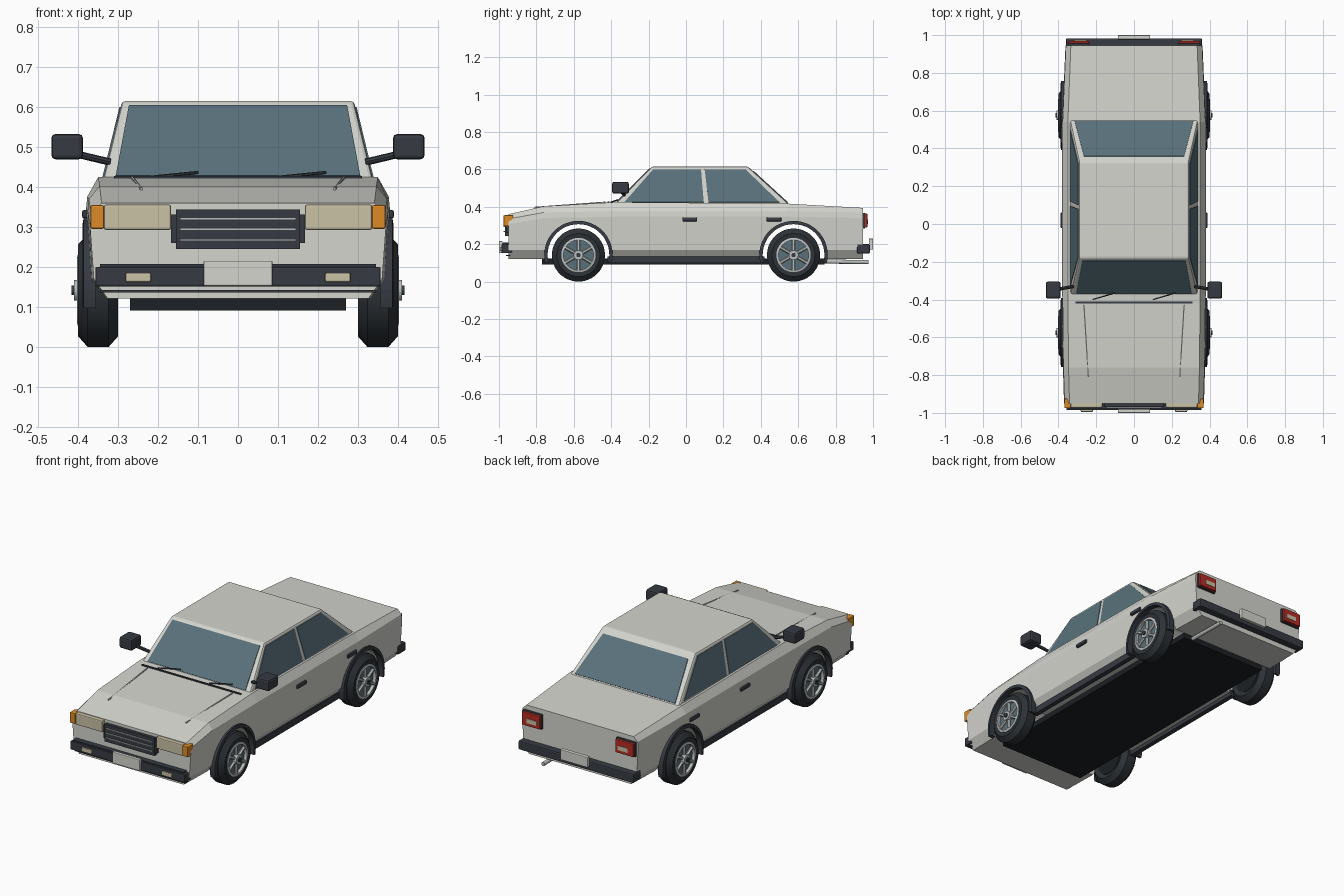
import bpy, bmesh, math
from mathutils import Vector, Matrix

cube = bpy.data.objects.get("Cube")
if cube:
    bpy.data.objects.remove(cube, do_unlink=True)


def material(name, r, g, b):
    m = bpy.data.materials.new(name)
    m.use_nodes = True
    m.diffuse_color = (r, g, b, 1)
    m.node_tree.nodes["Principled BSDF"].inputs["Base Color"].default_value = (r, g, b, 1)
    return m


PAINT = material("pale_paint", .66, .66, .62)
GLASS = material("blue_grey_glass", .1, .165, .195)
TRIM = material("dark_trim", .037, .044, .055)
RUBBER = material("tyre_rubber", .026, .032, .038)
UNDER = material("black_underbody", .012, .015, .018)
CREAM = material("cream_lamp", .6, .54, .38)
ORANGE = material("orange_lamp", .72, .26, .02)
RED = material("red_lamp", .48, .025, .018)
SILVER = material("silver_metal", .5, .52, .52)


def finish(name, bm, mat, smooth=False):
    bmesh.ops.recalc_face_normals(bm, faces=bm.faces)
    me = bpy.data.meshes.new(name)
    bm.to_mesh(me)
    bm.free()
    me.materials.append(mat)
    ob = bpy.data.objects.new(name, me)
    bpy.context.collection.objects.link(ob)
    if smooth:
        bpy.ops.object.select_all(action="DESELECT")
        ob.select_set(True)
        bpy.context.view_layer.objects.active = ob
        bpy.ops.object.shade_smooth_by_angle(angle=math.radians(35))
    return ob


def bevel(bm, width):
    bmesh.ops.bevel(bm, geom=bm.edges[:], offset=width, segments=2, profile=.5, affect="EDGES")


def hull(name, points, mat, rounding=0):
    bm = bmesh.new()
    for p in points:
        bm.verts.new(p)
    bmesh.ops.convex_hull(bm, input=bm.verts)
    bmesh.ops.dissolve_limit(bm, angle_limit=.01, verts=bm.verts, edges=bm.edges)
    if rounding:
        bevel(bm, rounding)
    return finish(name, bm, mat)


def box(name, xs, ys, zs, mat, rounding=0):
    return hull(name, [(x, y, z) for x in xs for y in ys for z in zs], mat, rounding)


def plate(name, points, mat, half=.004):
    pts = [Vector(p) for p in points]
    n = (pts[1] - pts[0]).cross(pts[2] - pts[0]).normalized() * half
    return hull(name, [p + n for p in pts] + [p - n for p in pts], mat)


def rod(name, a, b, radius, mat, sides=8, smooth=False):
    a, b = Vector(a), Vector(b)
    d = b - a
    bm = bmesh.new()
    turn = Matrix.Translation((a + b) / 2) @ d.to_track_quat("Z", "Y").to_matrix().to_4x4()
    bmesh.ops.create_cone(bm, cap_ends=True, segments=sides, radius1=radius, radius2=radius,
                          depth=d.length, matrix=turn)
    return finish(name, bm, mat, smooth)


def loft(name, rings, mat, closed=False, smooth=False):
    bm = bmesh.new()
    vs = [[bm.verts.new(p) for p in ring] for ring in rings]
    n = len(vs[0])
    pairs = list(zip(vs, vs[1:])) + ([(vs[-1], vs[0])] if closed else [])
    for r, q in pairs:
        for i in range(n):
            bm.faces.new((r[i], r[(i + 1) % n], q[(i + 1) % n], q[i]))
    if not closed:
        bm.faces.new(vs[0])
        bm.faces.new(vs[-1])
    return finish(name, bm, mat, smooth)


AXLE_Z = .142
AXLES = {"front": -.575, "rear": .575}
SIDES = {"left": 1, "right": -1}


def ring(cy, x, r, a):
    return (x, cy + r * math.cos(a), AXLE_Z + r * math.sin(a))


# Lower body: lofted sections of y, shoulder height, top height, width factor
rings = []
for y, shoulder, top, w in [(-.95, .335, .36, .975), (-.76, .37, .403, .99), (-.37, .377, .425, 1),
                            (.54, .377, .417, 1), (.945, .37, .394, .955)]:
    half = [(.335, .122), (.37, .17), (.38, shoulder - .03), (.377, shoulder), (.35, top)]
    rings.append([(x * w, y, z) for x, z in half] + [(-x * w, y, z) for x, z in reversed(half)])
body = loft("body", rings, PAINT)

# Wheel arch openings
for end, cy in AXLES.items():
    cutter = rod("arch_cutter", (-.6, cy, AXLE_Z), (.6, cy, AXLE_Z), .167, PAINT, 40)
    cutter.hide_render = True
    mod = body.modifiers.new("arch", "BOOLEAN")
    mod.object, mod.operation, mod.solver = cutter, "DIFFERENCE", "EXACT"
    bpy.context.view_layer.objects.active = body
    bpy.ops.object.modifier_apply(modifier=mod.name)
    bpy.data.objects.remove(cutter, do_unlink=True)

# Cabin and glass
cabin = [(s * x, y, z) for s in (-1, 1) for x, y, z in
         [(.34, -.385, .41), (.34, .555, .41), (.29, -.18, .616), (.29, .33, .616)]]
hull("cabin", cabin, PAINT, .009)


def front_y(z):
    return -.385 + (z - .41)


def rear_y(z):
    return .555 - (z - .41) * 1.092


def side_x(z):
    return .34 - (z - .41) * .243


def glass_strip(name, slope, low, high):
    plate(name, [(s * w, slope(z), z) for w, z, s in
                 [(*low, -1), (*low, 1), (*high, 1), (*high, -1)]], GLASS)


glass_strip("windscreen", front_y, (.306, .426), (.273, .603))
glass_strip("rear_window", rear_y, (.314, .421), (.265, .59))
LOW, HIGH = .424, .6
for side, s in SIDES.items():
    for name, b0, t0, t1, b1 in [("front", -.33, -.175, .08, .095), ("rear", .12, .1, .318, .5)]:
        plate(f"{side}_{name}_window", [(s * side_x(z), y, z) for y, z in
                                        [(b0, LOW), (t0, HIGH), (t1, HIGH), (b1, LOW)]], GLASS, .003)

# Floor
box("floor", (-.27, .27), (-.77, .74), (.092, .124), UNDER)

for side, s in SIDES.items():
    # Sill, handles and mirrors
    box(f"{side}_sill", (s * .325, s * .352), (-.42, .42), (.1, .135), TRIM)
    for y in (-.02, .43):
        box(f"{side}_door_handle", (s * .372, s * .39), (y, y + .08), (.322, .343), TRIM, .005)
    box(f"{side}_mirror", (s * .388, s * .467), (-.395, -.305), (.47, .533), TRIM, .01)
    rod(f"{side}_mirror_arm", (s * .32, -.33, .463), (s * .4, -.345, .482), .009, TRIM)

    # Wheels with arch lips
    for end, cy in AXLES.items():
        label = f"{side}_{end}"
        arcs = [math.radians(-14 + 208 * i / 28) for i in range(29)]
        lip = [(.355, .165), (.389, .165), (.386, .183), (.355, .183)]
        loft(label + "_arch_lip", [[ring(cy, s * x, r, a) for x, r in lip] for a in arcs], TRIM)
        circle = [math.tau * i / 36 for i in range(36)]
        tyre = [(.31, .088), (.3, .115), (.324, .142), (.376, .142), (.4, .115), (.397, .088)]
        loft(label + "_tyre", [[ring(cy, s * x, r, a) for x, r in tyre] for a in circle],
             RUBBER, True, True)
        rim = [(.38, .08), (.403, .08), (.4, .092), (.38, .092)]
        loft(label + "_rim", [[ring(cy, s * x, r, a) for x, r in rim] for a in circle],
             SILVER, True, True)
        rod(label + "_wheel_disc", (s * .315, cy, AXLE_Z), (s * .386, cy, AXLE_Z), .09, GLASS, 36)
        rod(label + "_wheel_back", (s * .306, cy, AXLE_Z), (s * .316, cy, AXLE_Z), .09, UNDER, 36)
        rod(label + "_hub", (s * .38, cy, AXLE_Z), (s * .41, cy, AXLE_Z), .026, SILVER, 18)
        rod(label + "_hub_cap", (s * .4, cy, AXLE_Z), (s * .416, cy, AXLE_Z), .012, TRIM, 12)
        for k in range(6):
            a = math.tau * (k + .5) / 6
            rod(label + "_spoke", ring(cy, s * .393, .015, a), ring(cy, s * .393, .084, a),
                .009, SILVER, 6)

    # Front lamps
    box(f"{side}_headlamp", (s * .168, s * .335), (-.972, -.94), (.293, .357), CREAM, .005)
    box(f"{side}_indicator", (s * .335, s * .369), (-.975, -.925), (.296, .355), ORANGE, .004)
    box(f"{side}_fog_lamp", (s * .218, s * .282), (-.995, -.97), (.163, .186), CREAM, .004)

    # Rear lamps
    box(f"{side}_tail_lamp_frame", (s * .232, s * .352), (.92, .957), (.284, .368), TRIM, .004)
    box(f"{side}_tail_lamp", (s * .237, s * .348), (.93, .97), (.289, .363), RED, .004)
    box(f"{side}_reversing_lamp", (s * .252, s * .315), (.95, .973), (.307, .332), CREAM)

    # Bonnet creases and wipers
    rod(f"{side}_bonnet_crease", (s * .265, -.43, .424), (s * .242, -.81, .396), .004, SILVER, 6)
    rod(f"{side}_wiper", (s * .16 - .06, -.4, .425), (s * .16 + .06, -.365, .437), .004, TRIM, 6)

# Grille
box("grille", (-.155, .155), (-.968, -.93), (.245, .344), TRIM)
box("grille_surround", (-.168, .168), (-.962, -.93), (.26, .332), TRIM)
for z in (.268, .295, .321):
    box("grille_bar", (-.145, .145), (-.975, -.96), (z - .003, z + .003), SILVER)

# Front bumper wrapping the corners
box("front_bumper", (-.357, .357), (-.986, -.93), (.152, .2), TRIM, .004)
box("front_bumper_strip", (-.345, .345), (-.98, -.94), (.201, .208), TRIM)
box("front_lower_strip", (-.345, .345), (-.962, -.94), (.137, .143), TRIM)
box("front_plate", (-.086, .086), (-1, -.98), (.153, .216), PAINT, .003)

# Rear bumper and exhaust
box("rear_bumper", (-.36, .36), (.915, .983), (.15, .2), TRIM, .006)
box("rear_plate", (-.085, .085), (.978, 1), (.172, .23), PAINT, .003)
rod("exhaust", (.21, .72, .108), (.21, .975, .104), .011, SILVER, 12, True)

# Cowl strip below the windscreen
box("cowl_strip", (-.31, .31), (-.42, -.41), (.41, .428), TRIM)
